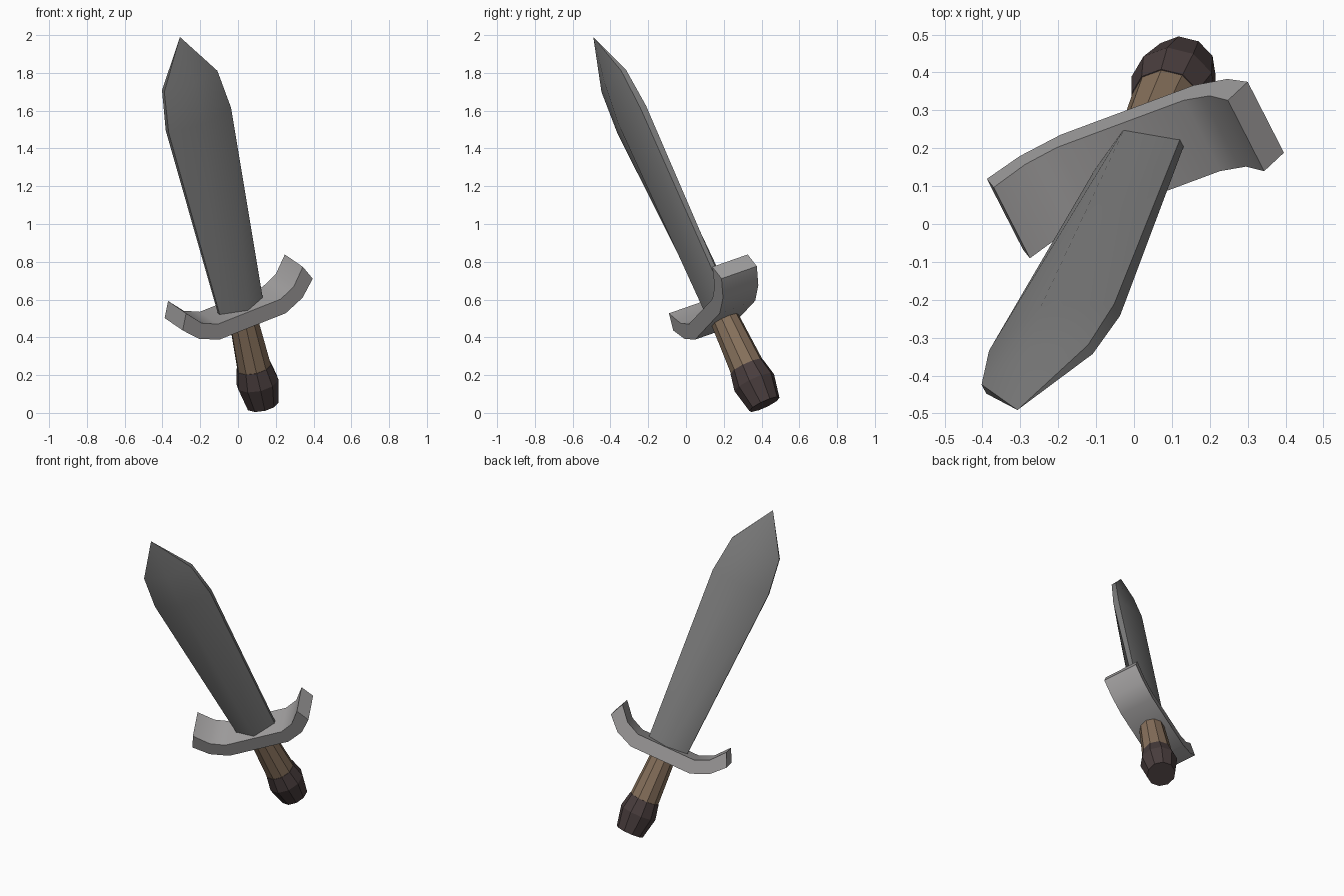
import bpy, bmesh, math
from mathutils import Matrix, Vector

if "Cube" in bpy.data.objects:
    bpy.data.objects.remove(bpy.data.objects["Cube"], do_unlink=True)


def material(name, rgb):
    m = bpy.data.materials.new(name)
    m.use_nodes = True
    m.diffuse_color = (*rgb, 1)
    bsdf = next(n for n in m.node_tree.nodes if n.type == 'BSDF_PRINCIPLED')
    bsdf.inputs["Base Color"].default_value = (*rgb, 1)
    return m


dark_steel = material("dark steel", (0.20, 0.20, 0.20))
light_steel = material("light steel", (0.36, 0.35, 0.35))
brown_leather = material("brown leather", (0.25, 0.17, 0.11))
dark_wood = material("dark wood", (0.067, 0.047, 0.047))

# Sword frame: local z runs up the blade, local x across it, local y to its back
axis = Vector((-0.2, -0.414, 0.889)).normalized()
across = Vector((0.882, 0.334, 0.334))
across = (across - across.dot(axis) * axis).normalized()
back = axis.cross(across)
FRAME = Matrix((across, back, axis)).transposed().to_4x4()
FRAME.translation = (0.13, 0.415, 0.045)


def finish(name, bm, mat):
    bmesh.ops.recalc_face_normals(bm, faces=bm.faces)
    bm.transform(FRAME)
    me = bpy.data.meshes.new(name)
    bm.to_mesh(me)
    bm.free()
    me.materials.append(mat)
    ob = bpy.data.objects.new(name, me)
    bpy.context.collection.objects.link(ob)
    return ob


def skin(bm, rings):
    """Join vertex rings with quads and close the first one."""
    for a, b in zip(rings, rings[1:]):
        for i in range(len(a)):
            j = (i + 1) % len(a)
            bm.faces.new((a[i], a[j], b[j], b[i]))
    bm.faces.new(rings[0])


def turned(name, profile, mat, sides=10):
    """Faceted round part from (radius, height) pairs."""
    bm = bmesh.new()
    rings = [[bm.verts.new((r * math.cos(2 * math.pi * i / sides),
                            r * math.sin(2 * math.pi * i / sides), z))
              for i in range(sides)] for r, z in profile]
    skin(bm, rings)
    bm.faces.new(rings[-1])
    finish(name, bm, mat)


# Pommel and grip
turned("pommel", [(0.088, 0.0), (0.115, 0.13), (0.095, 0.225)], dark_wood)
turned("grip", [(0.093, 0.215), (0.077, 0.52)], brown_leather)

# Guard: curved bar, half outline mirrored
half = [(0.2, 0.502), (0.312, 0.55), (0.392, 0.632),
        (0.352, 0.718), (0.277, 0.63), (0.19, 0.59)]
outline = half + [(-x, z) for x, z in reversed(half)]
bm = bmesh.new()
rows = [[bm.verts.new((x, y, z)) for x, z in outline] for y in (-0.11, 0.11)]
front, rear = rows
for i in range(12):
    j = (i + 1) % 12
    bm.faces.new((front[i], front[j], rear[j], rear[i]))
# Front and rear sides as strips of quads
for row in rows:
    for quad in ((0, 1, 4, 5), (1, 2, 3, 4), (0, 5, 6, 11), (11, 10, 7, 6), (10, 9, 8, 7)):
        bm.faces.new([row[k] for k in quad])
guard = finish("guard", bm, light_steel)

# Keep the guard's curve smooth and its corners sharp
bpy.ops.object.select_all(action='DESELECT')
guard.select_set(True)
bpy.context.view_layer.objects.active = guard
bpy.ops.object.shade_smooth_by_angle(angle=math.radians(40))

# Blade: ridged section with narrow flat edges (height, half width, ridge, edge)
sections = [(0.56, 0.128, 0.09, 0.011), (1.70, 0.188, 0.083, 0.018),
            (1.93, 0.160, 0.055, 0.014)]
bm = bmesh.new()
rings = [[bm.verts.new(p) for p in ((w, -e, z), (w, e, z), (0, r, z),
                                    (-w, e, z), (-w, -e, z), (0, -r, z))]
         for z, w, r, e in sections]
skin(bm, rings)
tip = bm.verts.new((0, 0, 2.19))
for i in range(6):
    bm.faces.new((rings[-1][i], rings[-1][(i + 1) % 6], tip))
# Smooth over the ridges, crisp along the narrow edges and round the base
for f in bm.faces:
    f.smooth = True
for e in bm.edges:
    a, b = (v.co for v in e.verts)
    runs_up = abs(a.z - b.z) > 0.01
    on_ridge = abs(a.x) < 0.001 and abs(b.x) < 0.001
    at_base = max(a.z, b.z) < 0.6
    e.smooth = not (at_base or (runs_up and not on_ridge))
finish("blade", bm, dark_steel)
